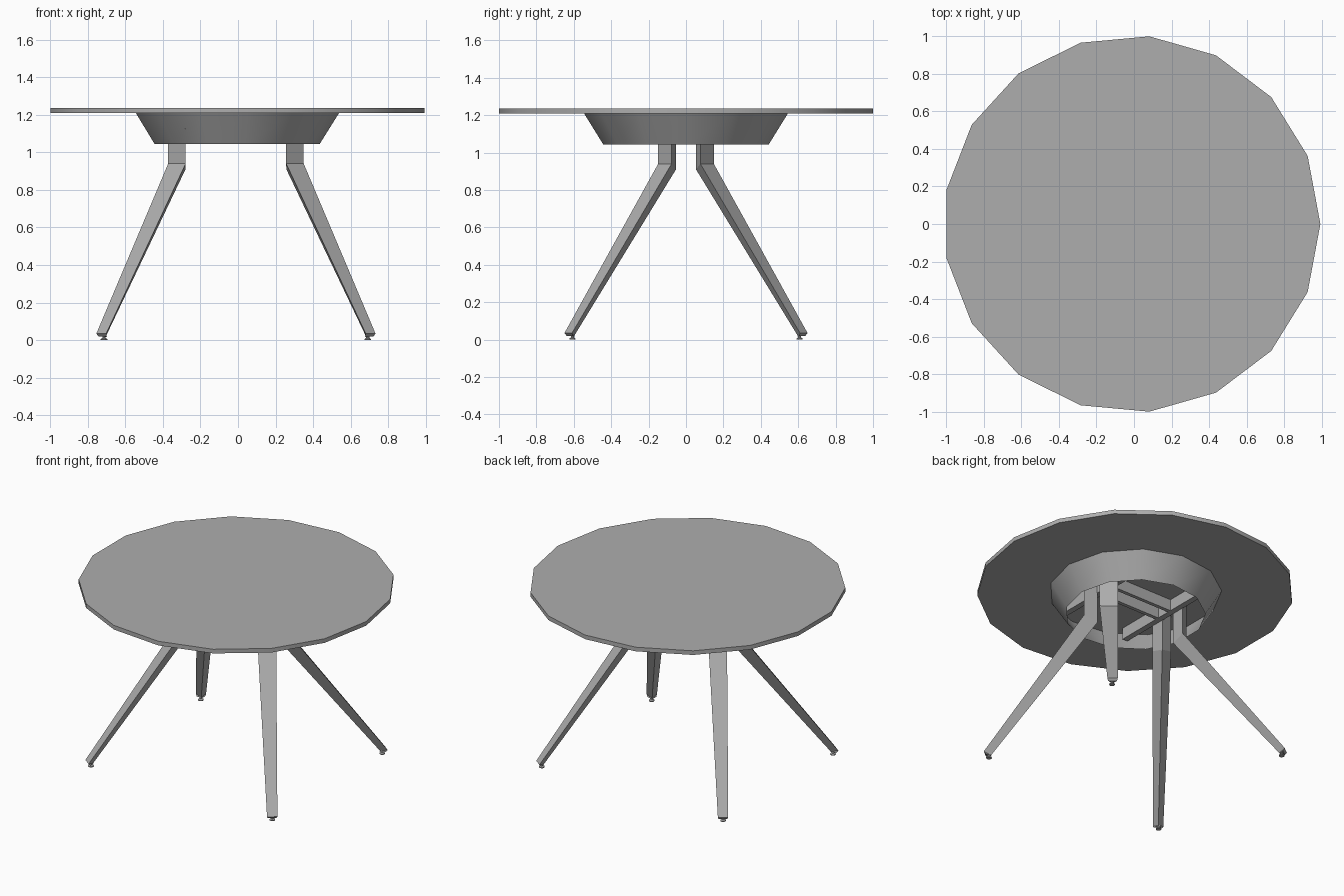
import bpy, bmesh, math
from mathutils import Vector

cube = bpy.data.objects.get("Cube")
if cube:
    bpy.data.objects.remove(cube)

CX = -0.011                                # shared centre line in x

GREY = bpy.data.materials.new("plain_grey")
GREY.use_nodes = True
colour = (0.42, 0.42, 0.42, 1)
GREY.diffuse_color = colour
GREY.node_tree.nodes["Principled BSDF"].inputs["Base Color"].default_value = colour


def finish(name, bm, smooth=None, closed=True):
    if closed:
        bmesh.ops.recalc_face_normals(bm, faces=bm.faces)
    mesh = bpy.data.meshes.new(name)
    bm.to_mesh(mesh)
    bm.free()
    mesh.materials.append(GREY)
    obj = bpy.data.objects.new(name, mesh)
    bpy.context.collection.objects.link(obj)
    if smooth:
        bpy.ops.object.select_all(action='DESELECT')
        obj.select_set(True)
        bpy.context.view_layer.objects.active = obj
        bpy.ops.object.shade_smooth_by_angle(angle=math.radians(smooth))
    return obj


def loft(bm, rings, caps=True):
    """Bridge a list of equal-sized point rings."""
    loops = [[bm.verts.new(p) for p in ring] for ring in rings]
    n = len(loops[0])
    for a, b in zip(loops, loops[1:]):
        for i in range(n):
            j = (i + 1) % n
            bm.faces.new((a[i], a[j], b[j], b[i]))
    if caps:
        bm.faces.new(loops[0][::-1])
        bm.faces.new(loops[-1])


def circle(radius, z, sides, x=CX, y=0.0):
    steps = [2 * math.pi * k / sides for k in range(sides)]
    return [(x + radius * math.cos(a), y + radius * math.sin(a), z) for a in steps]


def box(name, x, y, z, sx, sy, sz):
    bm = bmesh.new()
    bmesh.ops.create_cube(bm, size=1)
    for v in bm.verts:
        v.co = (CX + x + v.co.x * sx, y + v.co.y * sy, z + v.co.z * sz)
    return finish(name, bm)


# Round top
bm = bmesh.new()
loft(bm, [circle(1.003, z, 17) for z in (1.208, 1.237)])
finish("table_top", bm, 30)

# Tapered open skirt below the top
bm = bmesh.new()
loft(bm, [circle(0.445, 1.043, 13), circle(0.548, 1.208, 13)], caps=False)
finish("skirt", bm, 35, closed=False)


# Triangular legs: flat outer face, ridge towards the middle
def leg_ring(x, y, width, depth, z_face, z_ridge):
    out = Vector((0.61, 0.79, 0))
    side = Vector((0.79, -0.61, 0)) * width / 2
    mid = Vector((x, y, z_face))
    ridge = Vector((x, y, z_ridge)) - out * depth
    return [mid + side, mid - side, ridge]


LEG = [(0.314, 0.113, 0.118, 0.075, 1.2, 1.2),
       (0.314, 0.113, 0.118, 0.075, 0.94, 0.91),
       (0.717, 0.63, 0.066, 0.042, 0.035, 0.022),
       (0.709, 0.62, 0.056, 0.03, 0.02, 0.018)]

for sx, x_name in ((1, "left"), (-1, "right")):
    for sy, y_name in ((-1, "front"), (1, "back")):
        place = f"{y_name}_{x_name}"
        bm = bmesh.new()
        loft(bm, [[(CX + sx * p.x, sy * p.y, p.z) for p in leg_ring(*row)]
                  for row in LEG])
        finish(place + "_leg", bm)
        # Small levelling foot
        bm = bmesh.new()
        profile = ((0.018, 0.0), (0.018, 0.006), (0.009, 0.012), (0.009, 0.03))
        loft(bm, [circle(r, z, 10, CX + sx * 0.702, sy * 0.607) for r, z in profile])
        finish(place + "_foot", bm, 30)

    # Cross rail that ties a pair of legs together
    box(x_name + "_cross_rail", sx * 0.25, 0, 1.165, 0.04, 0.8, 0.08)

# Long rails between the cross rails
for sy, name in ((-1, "front"), (1, "back")):
    box(name + "_long_rail", 0, sy * 0.06, 1.165, 0.5, 0.025, 0.08)
